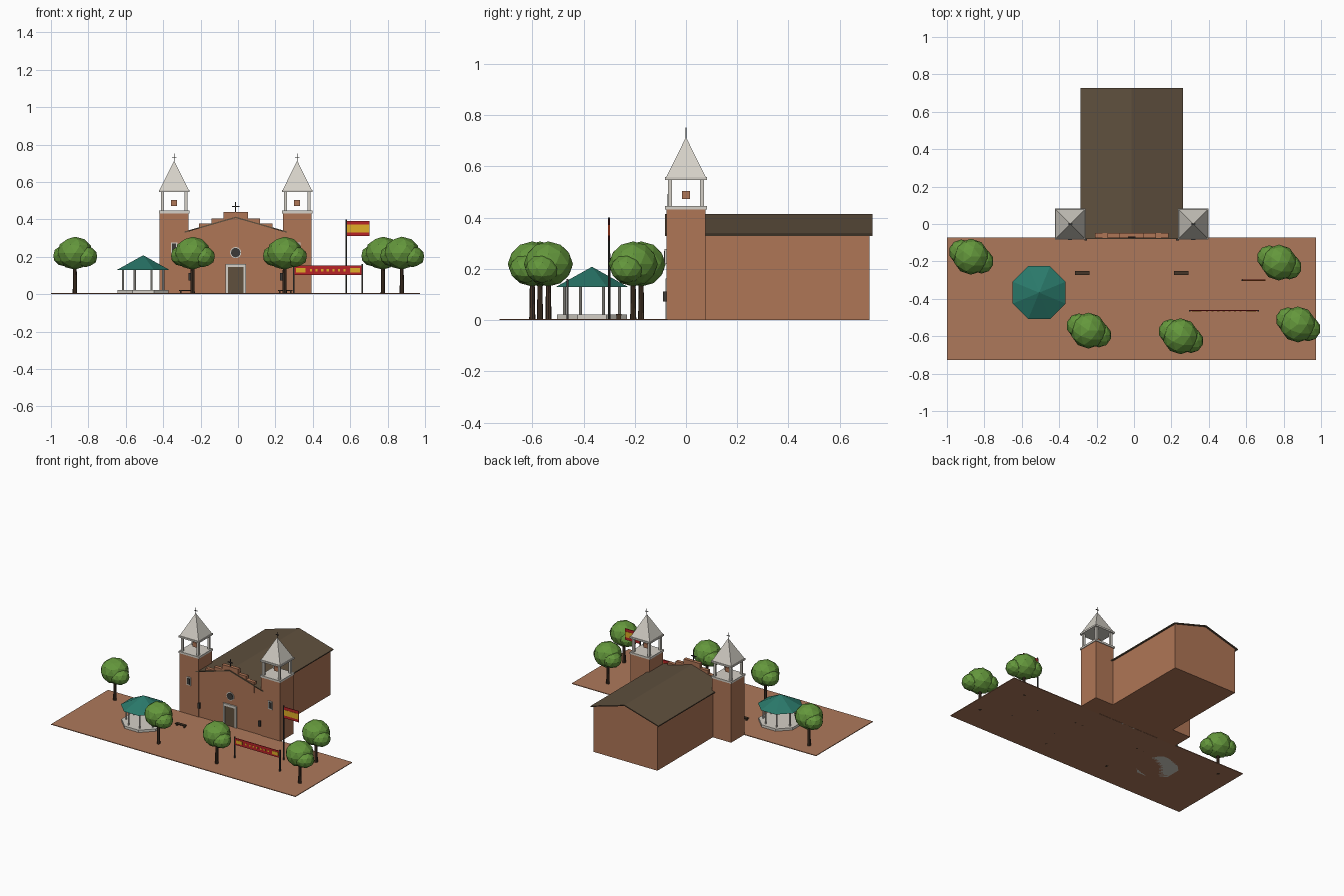
import bpy, bmesh, math
from mathutils import Matrix, Vector

if "Cube" in bpy.data.objects:
    bpy.data.objects.remove(bpy.data.objects["Cube"])


def mat(name, r, g, b):
    m = bpy.data.materials.new(name)
    m.diffuse_color = (r, g, b, 1)
    m.use_nodes = True
    m.node_tree.nodes["Principled BSDF"].inputs["Base Color"].default_value = m.diffuse_color
    return m


BRICK = mat("brick", 0.43, 0.18, 0.093)
PAVING = mat("paving", 0.42, 0.19, 0.105)
ROOF = mat("brown_roof", 0.115, 0.08, 0.048)
STONE = mat("pale_stone", 0.66, 0.63, 0.57)
TEAL = mat("teal_roof", 0.023, 0.19, 0.145)
LEAF = mat("leaf_green", 0.127, 0.31, 0.045)
BARK = mat("bark", 0.06, 0.035, 0.02)
RED = mat("red_cloth", 0.48, 0.017, 0.02)
YELLOW = mat("yellow_cloth", 0.75, 0.42, 0.02)
IRON = mat("dark_iron", 0.045, 0.042, 0.038)
CX = -0.0125  # church axis


def finish(name, bm, material):
    bmesh.ops.recalc_face_normals(bm, faces=bm.faces)
    me = bpy.data.meshes.new(name)
    bm.to_mesh(me)
    bm.free()
    me.materials.append(material)
    ob = bpy.data.objects.new(name, me)
    bpy.context.collection.objects.link(ob)
    return ob


def boxes(name, material, *ranges):
    """Each range is x0, x1, y0, y1, z0, z1."""
    bm = bmesh.new()
    for x0, x1, y0, y1, z0, z1 in ranges:
        m = Matrix.Translation(((x0 + x1) / 2, (y0 + y1) / 2, (z0 + z1) / 2)) \
            @ Matrix.Diagonal((x1 - x0, y1 - y0, z1 - z0, 1))
        bmesh.ops.create_cube(bm, size=1, matrix=m)
    return finish(name, bm, material)


def block(x, y, z0, z1, hx, hy):
    return (x - hx, x + hx, y - hy, y + hy, z0, z1)


def cone(name, material, x, y, z0, z1, r0, r1, sides, turn=0.0, tilt=None):
    bm = bmesh.new()
    m = Matrix.Translation((x, y, (z0 + z1) / 2)) @ Matrix.Rotation(turn, 4, 'Z')
    if tilt:
        m = m @ Matrix.Rotation(tilt, 4, 'X')
    bmesh.ops.create_cone(bm, cap_ends=True, segments=sides, radius1=r0,
                          radius2=r1, depth=z1 - z0, matrix=m)
    return finish(name, bm, material)


def prism(name, material, outline, y0, y1):
    """Extrude an x-z outline along y."""
    bm = bmesh.new()
    f = bm.faces.new([bm.verts.new((CX + x, y0, z)) for x, z in outline])
    ext = bmesh.ops.extrude_face_region(bm, geom=[f])["geom"]
    bmesh.ops.translate(bm, vec=(0, y1 - y0, 0),
                        verts=[v for v in ext if isinstance(v, bmesh.types.BMVert)])
    return finish(name, bm, material)


def cross(name, x, y, z0, z1, arm, t):
    za = z0 + (z1 - z0) * 0.58
    boxes(name, IRON, block(x, y, z0, z1, t, t), block(x, y, za - t, za + t, arm, t))


def disc(name, material, x, z, r, y0, y1):
    bm = bmesh.new()
    m = Matrix.Translation((x, (y0 + y1) / 2, z)) @ Matrix.Rotation(math.pi / 2, 4, 'X')
    bmesh.ops.create_cone(bm, cap_ends=True, segments=16, radius1=r, radius2=r,
                          depth=y1 - y0, matrix=m)
    finish(name, bm, material)


# Plaza
boxes("plaza", PAVING, (-1.0, 0.973, -0.727, -0.072, 0, 0.005))

# Nave, gabled roof and stepped parapet
prism("nave", BRICK, [(-0.258, 0), (0.258, 0), (0.258, 0.333), (0, 0.408),
                      (-0.258, 0.333)], -0.07, 0.716)
prism("nave_roof", ROOF, [(-0.274, 0.328), (0, 0.407), (0.274, 0.328),
                          (0.274, 0.335), (0, 0.414), (-0.274, 0.335)], -0.081, 0.727)
boxes("stepped_parapet", BRICK,
      *[block(CX, -0.062, 0.30, top, half, 0.013)
        for half, top in ((0.196, 0.377), (0.13, 0.404), (0.066, 0.438))])
cross("parapet_cross", CX, -0.07, 0.435, 0.492, 0.02, 0.003)

# Door, round window and wall lamps
boxes("door_frame", STONE,
      (CX - 0.054, CX - 0.041, -0.08, -0.068, 0, 0.162),
      (CX + 0.041, CX + 0.054, -0.08, -0.068, 0, 0.162),
      (CX - 0.054, CX + 0.054, -0.08, -0.068, 0.145, 0.162))
boxes("door", ROOF, (CX - 0.041, CX + 0.041, -0.075, -0.068, 0, 0.145))
disc("round_window_ring", STONE, CX, 0.222, 0.030, -0.074, -0.068)
disc("round_window", IRON, CX, 0.222, 0.025, -0.077, -0.068)
boxes("wall_lamps", IRON,
      *[block(CX + s * 0.245, -0.082, 0.072, 0.112, 0.007, 0.007) for s in (-1, 1)])

# Bell towers
for side, s in (("left", -1), ("right", 1)):
    x = CX + s * 0.329
    boxes(side + "_tower", BRICK, block(x, 0, 0, 0.434, 0.077, 0.077))
    boxes(side + "_tower_slabs", STONE, block(x, 0, 0.432, 0.446, 0.082, 0.082),
          block(x, 0, 0.546, 0.558, 0.082, 0.082))
    boxes(side + "_belfry_posts", STONE,
          *[block(x + i * 0.063, j * 0.063, 0.446, 0.546, 0.008, 0.008)
            for i in (-1, 1) for j in (-1, 1)])
    boxes(side + "_bell", BRICK, block(x, 0, 0.472, 0.504, 0.016, 0.016))
    cone(side + "_spire", STONE, x, 0, 0.558, 0.714, 0.077 * math.sqrt(2), 0, 4, math.pi / 4)
    cross(side + "_spire_cross", x, 0, 0.705, 0.752, 0.012, 0.002)
    boxes(side + "_window_frame", STONE, block(x, -0.079, 0.218, 0.277, 0.017, 0.004))
    boxes(side + "_window", IRON, block(x, -0.081, 0.225, 0.270, 0.011, 0.004))

# Bandstand
KX, KY, E = -0.507, -0.367, math.pi / 8
cone("bandstand_base", STONE, KX, KY, 0, 0.022, 0.148, 0.148, 8, E)
cone("bandstand_roof", TEAL, KX, KY, 0.129, 0.208, 0.153, 0, 8, E)
for i in range(8):
    a = E + i * math.pi / 4
    cone("bandstand_post", STONE, KX + 0.116 * math.cos(a), KY + 0.116 * math.sin(a),
         0.02, 0.135, 0.006, 0.006, 8)

# Trees: a trunk and three overlapping leaf lobes
LOBES = [(0, 0, 0.219, 0.096, 0.088), (-0.052, 0.026, 0.206, 0.066, 0.058),
         (0.056, -0.024, 0.200, 0.066, 0.056)]
for tx, ty in ((-0.872, -0.175), (-0.243, -0.57), (0.249, -0.60),
               (0.775, -0.206), (0.876, -0.537)):
    cone("tree_trunk", BARK, tx, ty, 0, 0.17, 0.012, 0.009, 8)
    bm = bmesh.new()
    for dx, dy, z, r, h in LOBES:
        m = Matrix.Translation((tx + dx, ty + dy, z)) @ Matrix.Diagonal((r, r, h, 1))
        bmesh.ops.create_icosphere(bm, subdivisions=2, radius=1, matrix=m)
    finish("tree_crown", bm, LEAF)

# Benches
for bx in (-0.277, 0.253):
    boxes("bench", BARK, block(bx, -0.263, 0.017, 0.023, 0.039, 0.011),
          block(bx - 0.03, -0.263, 0, 0.018, 0.004, 0.009),
          block(bx + 0.03, -0.263, 0, 0.018, 0.004, 0.009))

# Flag: the yellow band is slightly thicker than the red cloth
cone("flag_pole", IRON, 0.579, -0.30, 0, 0.40, 0.005, 0.004, 8)
boxes("flag_cloth", RED, (0.583, 0.702, -0.302, -0.298, 0.31, 0.392))
boxes("flag_band", YELLOW, (0.583, 0.702, -0.3035, -0.2965, 0.33, 0.371))

# Street banner with yellow end panels and a row of small ornaments
boxes("banner_posts", IRON, block(0.297, -0.463, 0, 0.16, 0.004, 0.004),
      block(0.663, -0.463, 0, 0.16, 0.004, 0.004))
boxes("banner_cloth", RED, (0.299, 0.661, -0.465, -0.461, 0.102, 0.152))
boxes("banner_panels", YELLOW, (0.309, 0.36, -0.467, -0.459, 0.115, 0.139),
      (0.60, 0.651, -0.467, -0.459, 0.115, 0.139))
boxes("banner_ornaments", YELLOW,
      *[block(0.39 + i * 0.03, -0.463, 0.122, 0.134, 0.006, 0.004) for i in range(7)])
